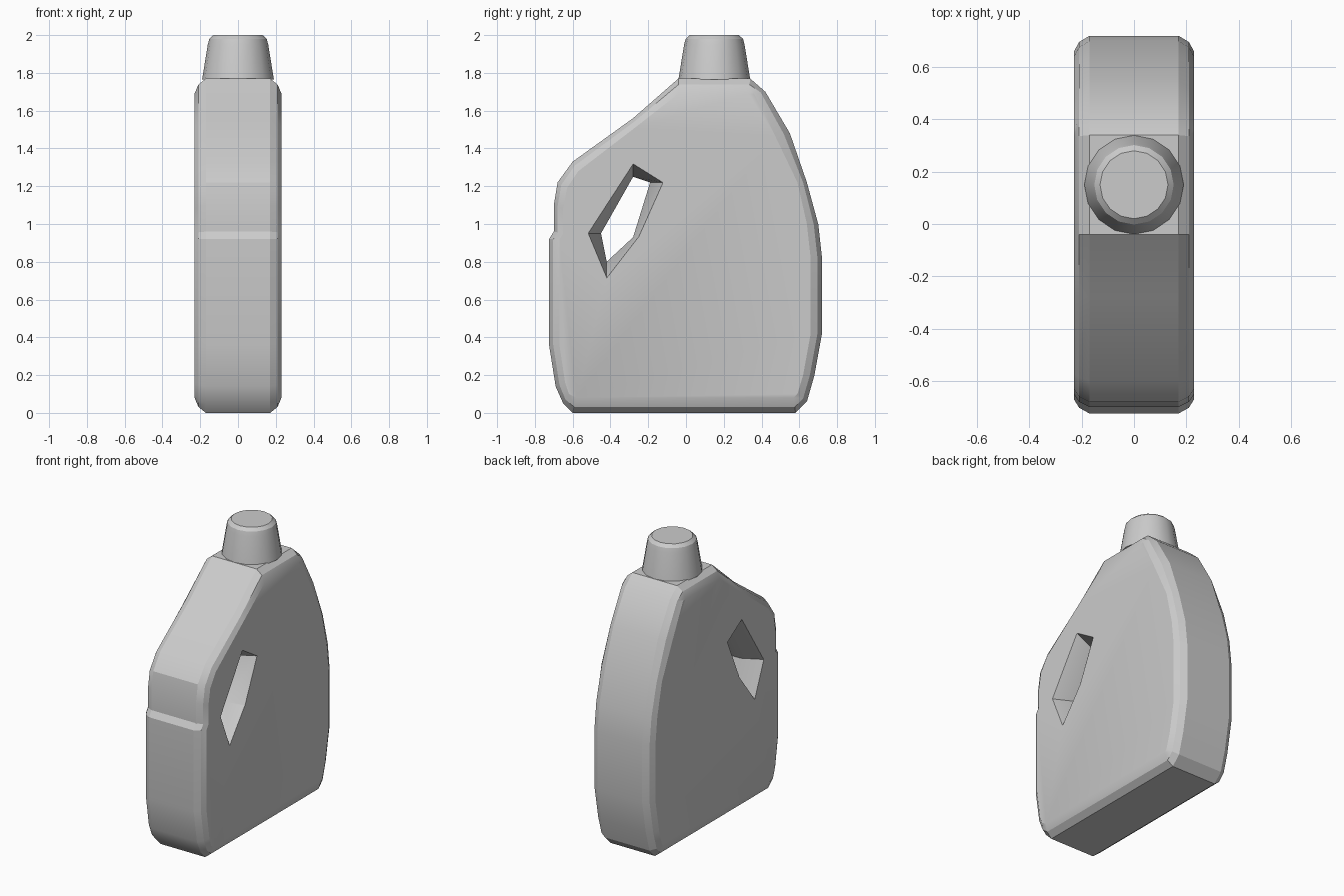
import bpy
import bmesh
import math

cube = bpy.data.objects.get("Cube")
if cube:
    bpy.data.objects.remove(cube, do_unlink=True)

# One plain grey plastic
grey = bpy.data.materials.new("grey_plastic")
grey.use_nodes = True
colour = (0.6, 0.6, 0.6, 1)
grey.diffuse_color = colour
grey.node_tree.nodes["Principled BSDF"].inputs["Base Color"].default_value = colour


def loft(name, rings):
    """Skin a closed solid through rings that share one point count."""
    bm = bmesh.new()
    loops = [[bm.verts.new(p) for p in ring] for ring in rings]
    for a, b in zip(loops, loops[1:]):
        for i in range(len(a)):
            j = (i + 1) % len(a)
            bm.faces.new((a[i], a[j], b[j], b[i]))
    bm.faces.new(loops[0])
    bm.faces.new(loops[-1])
    bmesh.ops.recalc_face_normals(bm, faces=bm.faces)
    mesh = bpy.data.meshes.new(name)
    bm.to_mesh(mesh)
    bm.free()
    mesh.materials.append(grey)
    obj = bpy.data.objects.new(name, mesh)
    bpy.context.collection.objects.link(obj)
    return obj


def activate(obj):
    bpy.ops.object.select_all(action="DESELECT")
    obj.select_set(True)
    bpy.context.view_layer.objects.active = obj


def blend(a, b, t):
    return [(p[0] + (q[0] - p[0]) * t, p[1] + (q[1] - p[1]) * t) for p, q in zip(a, b)]


def mirrored_rings(layers):
    """Turn (half width, outline) layers, widest first, into rings across x."""
    left = [[(x, y, z) for y, z in outline] for x, outline in layers]
    right = [[(-x, y, z) for x, y, z in ring] for ring in reversed(left)]
    return left + right


# Body: side outline at the rim, and the smaller flat side panel
rim = [(-.60, 0), (.58, 0), (.64, .06), (.68, .2), (.72, .42), (.72, .82),
       (.70, 1), (.64, 1.22), (.55, 1.48), (.42, 1.7), (.34, 1.77),
       (-.04, 1.77), (-.28, 1.56), (-.60, 1.33), (-.68, 1.22), (-.70, 1.1),
       (-.70, .96), (-.725, .92), (-.725, .36), (-.69, .14), (-.65, .05)]
panel = [(-.58, .08), (.57, .08), (.59, .1), (.62, .2), (.66, .42), (.66, .82),
         (.64, 1), (.59, 1.22), (.47, 1.47), (.36, 1.69), (.33, 1.69),
         (-.04, 1.69), (-.27, 1.51), (-.57, 1.28), (-.63, 1.19), (-.65, 1.08),
         (-.65, .95), (-.67, .92), (-.67, .36), (-.64, .16), (-.62, .1)]
body = loft("bottle_body", mirrored_rings(
    [(.23, panel), (.21, blend(rim, panel, .4)), (.17, rim)]))

# Handle opening, flared towards both sides
flare = [(-.28, 1.32), (-.12, 1.22), (-.25, .93), (-.42, .71), (-.52, .95)]
throat = [(-.28, 1.25), (-.19, 1.22), (-.28, .93), (-.42, .8), (-.45, .95)]
cutter = loft("handle_cutter", mirrored_rings([(.235, flare), (.1, throat)]))
cutter.hide_render = True
activate(body)
cut = body.modifiers.new("handle_opening", "BOOLEAN")
cut.operation = "DIFFERENCE"
cut.solver = "EXACT"
cut.object = cutter
bpy.ops.object.modifier_apply(modifier=cut.name)
bpy.data.objects.remove(cutter, do_unlink=True)

# Tapered screw cap with a chamfered top
SIDES = 16


def circle(radius, z):
    angles = [math.tau * i / SIDES for i in range(SIDES)]
    return [(radius * math.cos(a), .15 + radius * math.sin(a), z) for a in angles]


cap = loft("cap", [circle(r, z) for r, z in
                   [(.19, 1.765), (.16, 1.95), (.152, 1.98), (.13, 2)]])

# Soft shading across shallow edges only
for part in (body, cap):
    activate(part)
    bpy.ops.object.shade_smooth_by_angle(angle=math.radians(24))
